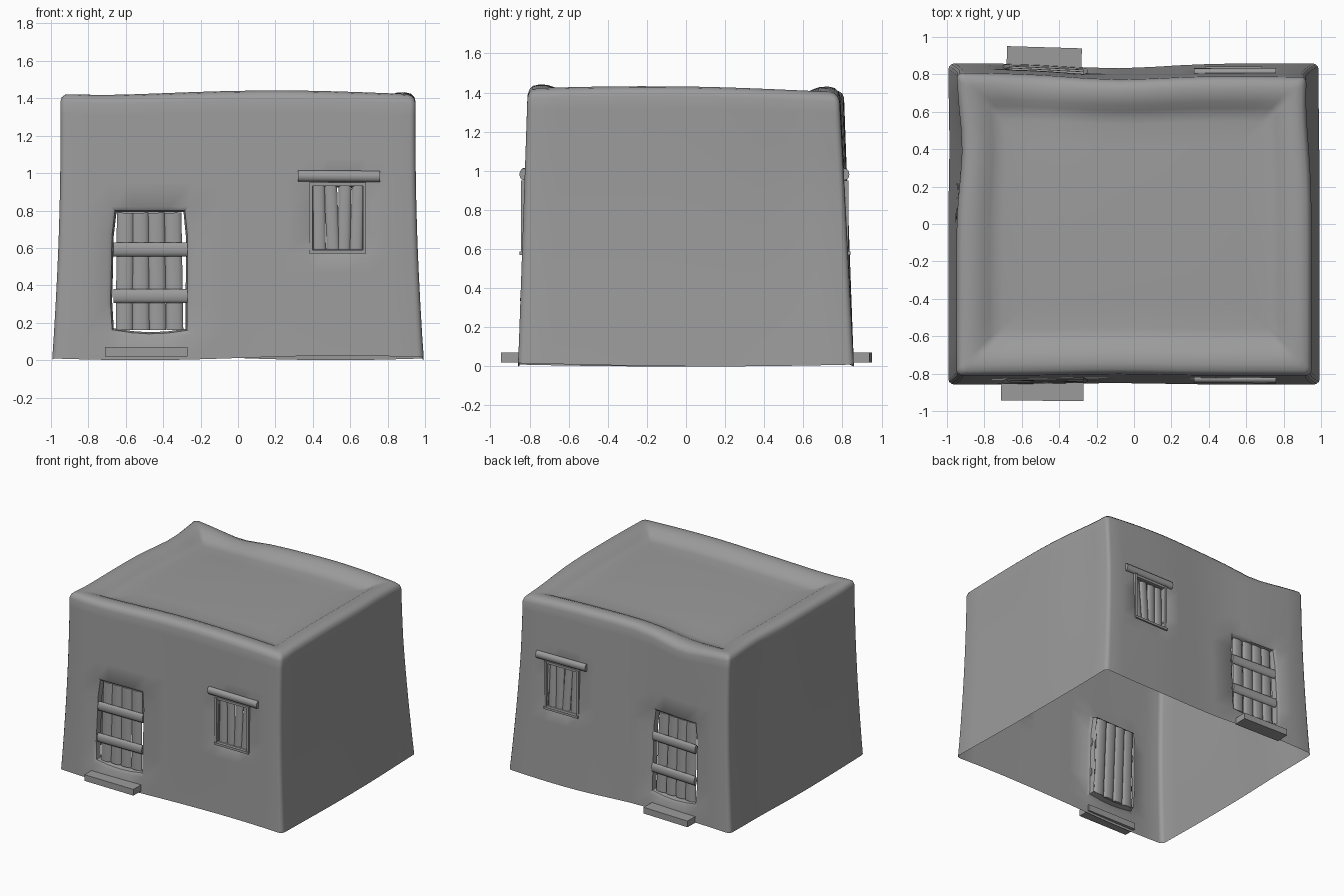
import bpy, bmesh, math
from mathutils import Vector, Matrix

cube = bpy.data.objects.get("Cube")
if cube:
    bpy.data.objects.remove(cube, do_unlink=True)

# One plain clay grey
clay = bpy.data.materials.new("clay_grey")
clay.use_nodes = True
GREY = (0.33, 0.33, 0.33, 1)
clay.diffuse_color = GREY
clay.node_tree.nodes["Principled BSDF"].inputs["Base Color"].default_value = GREY

HX, HY, R = 0.95, 0.81, 0.03
DOOR = (-0.69, -0.25, 0.13, 0.82)
WINDOW = (0.38, 0.685, 0.57, 0.95)


def finish(bm, name):
    mesh = bpy.data.meshes.new(name)
    bm.to_mesh(mesh)
    bm.free()
    mesh.materials.append(clay)
    obj = bpy.data.objects.new(name, mesh)
    bpy.context.collection.objects.link(obj)
    bpy.ops.object.select_all(action='DESELECT')
    obj.select_set(True)
    bpy.context.view_layer.objects.active = obj
    bpy.ops.object.shade_smooth_by_angle(angle=math.radians(42))


def hump(v, centre, width):
    return math.exp(-((v - centre) / width) ** 2)


def warp(x, y, z):
    """Hand-built shape: flared foot, dented walls, uneven rim."""
    h = z / 1.4
    t = max(0, 1 - h)
    u, v = x / HX, y / HY
    # End walls: flare, slight waist, dents towards the back
    dent = 0.03 * hump(y, 0.4, 0.25) if x < 0 else 0.03 * hump(y, 0.7, 0.35)
    out = 0.043 * t ** 1.5 - 0.008 * math.sin(math.pi * min(h, 1))
    nx = x + u * abs(u) * (out - dent * (0.2 + 0.8 * min(1, 1.5 * h)))
    # Long walls: hollow between door and window, back leans in more
    hollow = hump(x, -0.1, 0.35)
    lean = 0.014 * h + 0.026 * hollow + 0.012 * h * u if y > 0 else 0.008 * hollow
    ny = y * (1 + 0.06 * t) - v * abs(lean)
    # Rim: swell in the middle, dip at the back, raised corners on one end
    wave = 0.017 * math.cos(2.4 * (x - 0.2)) + 0.012 * math.cos(2.4 * (y + 0.2))
    if u < 0:
        wave += 0.028 * u ** 6 * v ** 6
    if v > 0:
        wave -= 0.04 * v ** 4 * hump(x, -0.5, 0.22) + 0.012 * max(0, u) ** 4 * v ** 2
    nz = z + wave * min(1, h) ** 6
    nz += 0.012 * (1 + math.cos(3 * x + 2 * y)) * max(0, 1 - z / 0.12)
    return Vector((nx, ny, nz))


def corner(sx, sy, start):
    return [(sx * (HX - R) + R * math.cos(math.radians(start + a)),
             sy * (HY - R) + R * math.sin(math.radians(start + a)))
            for a in (0, 30, 60, 90)]


# House shell: wall rings carried over the rim into the sunken roof
xs = [-0.8, -0.69, -0.58, -0.47, -0.36, -0.25, -0.08, 0.1, 0.25,
      0.38, 0.48, 0.58, 0.685, 0.8]
ys = [-0.65 + 0.13 * i for i in range(11)]
loop = ([(x, -HY) for x in xs] + corner(1, -1, -90)
        + [(HX, y) for y in ys] + corner(1, 1, 0)
        + [(x, HY) for x in reversed(xs)] + corner(-1, 1, 90)
        + [(-HX, y) for y in reversed(ys)] + corner(-1, -1, 180))
rings = [(0, z) for z in (0, 0.13, 0.3, 0.47, 0.57, 0.68, 0.82, 0.95, 1.08, 1.2, 1.31, 1.375)]
rings += [(0.008, 1.4), (0.026, 1.416), (0.06, 1.422), (0.1, 1.418), (0.14, 1.403),
          (0.175, 1.382), (0.205, 1.367), (0.25, 1.36), (0.38, 1.36), (0.55, 1.36)]


def in_hole(x, y, z):
    return abs(y) > HY - 0.01 and any(
        a < x < b and c < z < d for a, b, c, d in (DOOR, WINDOW))


bm = bmesh.new()
grid = [[bm.verts.new(warp(x * (1 - i / HX), y * (1 - i / HY), z)) for x, y in loop]
        for i, z in rings]
n = len(loop)
for r in range(len(rings) - 1):
    for k in range(n):
        m = (k + 1) % n
        mid = [(loop[k][c] + loop[m][c]) / 2 for c in (0, 1)]
        if rings[r + 1][0] == 0 and in_hole(*mid, (rings[r][1] + rings[r + 1][1]) / 2):
            continue
        bm.faces.new((grid[r][k], grid[r][m], grid[r + 1][m], grid[r + 1][k]))
bm.faces.new(grid[-1])

loose = [v for row in grid for v in row if not v.link_faces]
bmesh.ops.delete(bm, geom=loose, context='VERTS')
rim = [e for e in bm.edges if e.is_boundary and min(v.co.z for v in e.verts) > 0.06]

# Crooked doorway: narrower top, sagging sill
for v in {v for e in rim for v in e.verts if v.co.x < 0}:
    across = (v.co.x + 0.47) / 0.22
    if v.co.z > 0.8:
        v.co.x -= 0.015 * across
    elif v.co.z < 0.2:
        v.co.x += 0.015 * (across < -0.5)
        v.co.z += 0.02 * across ** 2 - 0.01

# Reveals: a narrow bevelled border, then a step inward
for narrow, deep in ((0.02, 0.014), (0.009, 0.04)):
    new = bmesh.ops.extrude_edge_only(bm, edges=rim)["geom"]
    for v in (g for g in new if isinstance(g, bmesh.types.BMVert)):
        a, b, c, d = DOOR if v.co.x < 0 else WINDOW
        v.co.x -= (v.co.x - (a + b) / 2) / ((b - a) / 2) * narrow
        v.co.z -= (v.co.z - (c + d) / 2) / ((d - c) / 2) * narrow
        v.co.y -= math.copysign(deep, v.co.y)
    rim = [g for g in new if isinstance(g, bmesh.types.BMEdge) and g.is_boundary]
finish(bm, "house_shell")


def on_wall(s, x, z, out):
    return Vector((x, warp(x, s * HY, z).y + s * out, z))


def pole(name, p, q, width, depth):
    """Flattened round timber between two points."""
    axis = q - p
    across = axis.normalized().cross(Vector((0, 1, 0)))
    m = Matrix((across * width, Vector((0, depth, 0)), axis)).transposed().to_4x4()
    m.translation = (p + q) / 2
    bm = bmesh.new()
    bmesh.ops.create_cone(bm, cap_ends=True, segments=12, radius1=0.5,
                          radius2=0.5, depth=1, matrix=m)
    bmesh.ops.recalc_face_normals(bm, faces=bm.faces)
    finish(bm, name)


def box(name, centre, size, turn=0):
    bm = bmesh.new()
    bmesh.ops.create_cube(bm, size=1, matrix=Matrix.Translation(centre)
                          @ Matrix.Rotation(turn, 4, 'Z') @ Matrix.Diagonal((*size, 1)))
    finish(bm, name)


for s, side in ((-1, "front"), (1, "back")):
    # Door: four upright planks and two rails
    for i, (x, lean) in enumerate(((-0.605, 0.003), (-0.521, -0.002),
                                   (-0.434, -0.004), (-0.343, -0.005))):
        pole(f"{side}_door_plank_{i + 1}", on_wall(s, x - lean, 0.162, -0.04),
             on_wall(s, x + lean, 0.788, -0.04), 0.091, 0.035)
    for i, z in enumerate((0.342, 0.592)):
        pole(f"{side}_door_rail_{i + 1}", on_wall(s, -0.665, z, -0.015),
             on_wall(s, -0.27, z, -0.015), 0.075, 0.035)

    # Window: four uneven slats, thin frame, lintel above
    for i, (x, lean) in enumerate(((0.433, -0.003), (0.502, -0.007),
                                   (0.569, 0.003), (0.637, 0.006))):
        pole(f"{side}_window_slat_{i + 1}", on_wall(s, x - lean, 0.58, -0.03),
             on_wall(s, x + lean, 0.94, -0.03), 0.068, 0.03)
    a, b, c, d = WINDOW
    w = 0.018
    for part, x, z, lx, lz in (("left", b - w / 2, (c + d) / 2, w, d - c),
                               ("right", a + w / 2, (c + d) / 2, w, d - c),
                               ("sill", (a + b) / 2, c + w / 2, b - a, w),
                               ("head", (a + b) / 2, d - w / 2, b - a, w)):
        box(f"{side}_window_frame_{part}", on_wall(s, x, z, -0.005), (lx, 0.035, lz))
    pole(f"{side}_lintel", on_wall(s, 0.32, 0.985, 0.005),
         on_wall(s, 0.76, 0.982, 0.005), 0.06, 0.045)

    # Doorstep slab
    x, width = (-0.49, 0.44) if s < 0 else (-0.48, 0.4)
    box(f"{side}_doorstep", Vector((x, s * 0.89, 0.045)), (width, 0.11, 0.05),
        -0.03 if s > 0 else -0.01)
